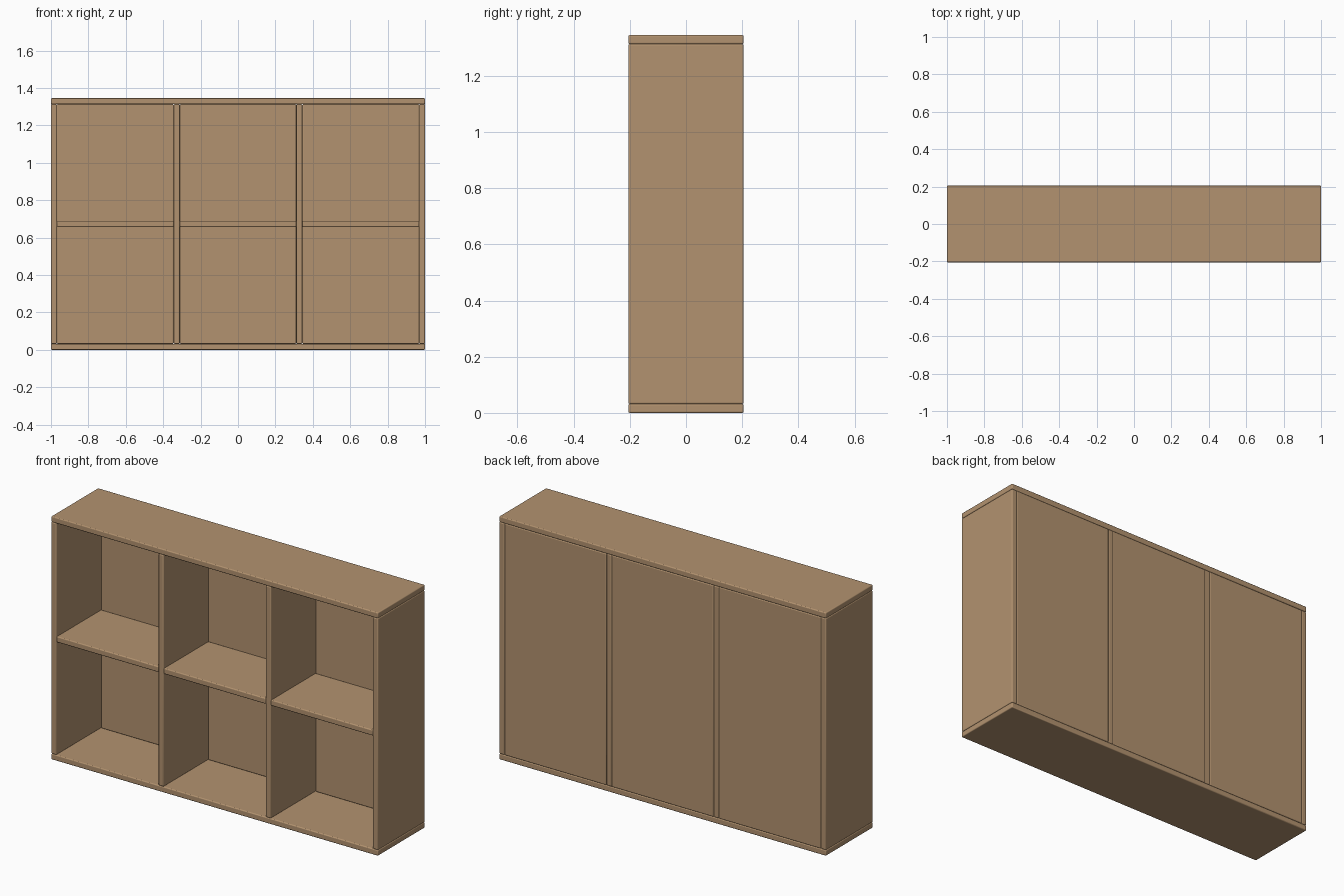
import bpy

if "Cube" in bpy.data.objects:
    bpy.data.objects.remove(bpy.data.objects["Cube"])

W, D, H = 2.0, 0.41, 1.345   # overall size
T = 0.032                    # board thickness
PANEL = 0.02                 # back panel thickness
CELL = (W - 4 * T) / 3       # clear width of one bay
PITCH = CELL + T

wood = bpy.data.materials.new("wood")
wood.diffuse_color = (0.45, 0.29, 0.16, 1)
wood.use_nodes = True
wood.node_tree.nodes["Principled BSDF"].inputs["Base Color"].default_value = wood.diffuse_color


def board(name, size, location):
    """Box with softly rounded edges."""
    bpy.ops.mesh.primitive_cube_add(size=1, location=location)
    ob = bpy.context.object
    ob.name = name
    ob.scale = size
    bpy.ops.object.transform_apply(location=False, rotation=False, scale=True)
    ob.data.materials.append(wood)
    bevel = ob.modifiers.new("rounded_edges", 'BEVEL')
    bevel.width = 0.005
    bevel.segments = 3
    bpy.ops.object.shade_smooth_by_angle()
    return ob


# Full-width bottom and top boards
board("bottom_board", (W, D, T), (0, 0, T / 2))
board("top_board", (W, D, T), (0, 0, H - T / 2))

# Two outer sides and two dividers, evenly spaced
for i, name in enumerate(("left_side", "left_divider", "right_divider", "right_side")):
    board(name, (T, D, H - 2 * T), ((i - 1.5) * PITCH, 0, H / 2))

# One shelf and one back panel in each bay
for i, bay in enumerate(("left", "middle", "right")):
    x = (i - 1) * PITCH
    depth = D - PANEL
    board(bay + "_shelf", (CELL, depth, T), (x, -PANEL / 2, H / 2))
    board(bay + "_back_panel", (CELL, PANEL, H - 2 * T), (x, D / 2 - PANEL / 2, H / 2))
